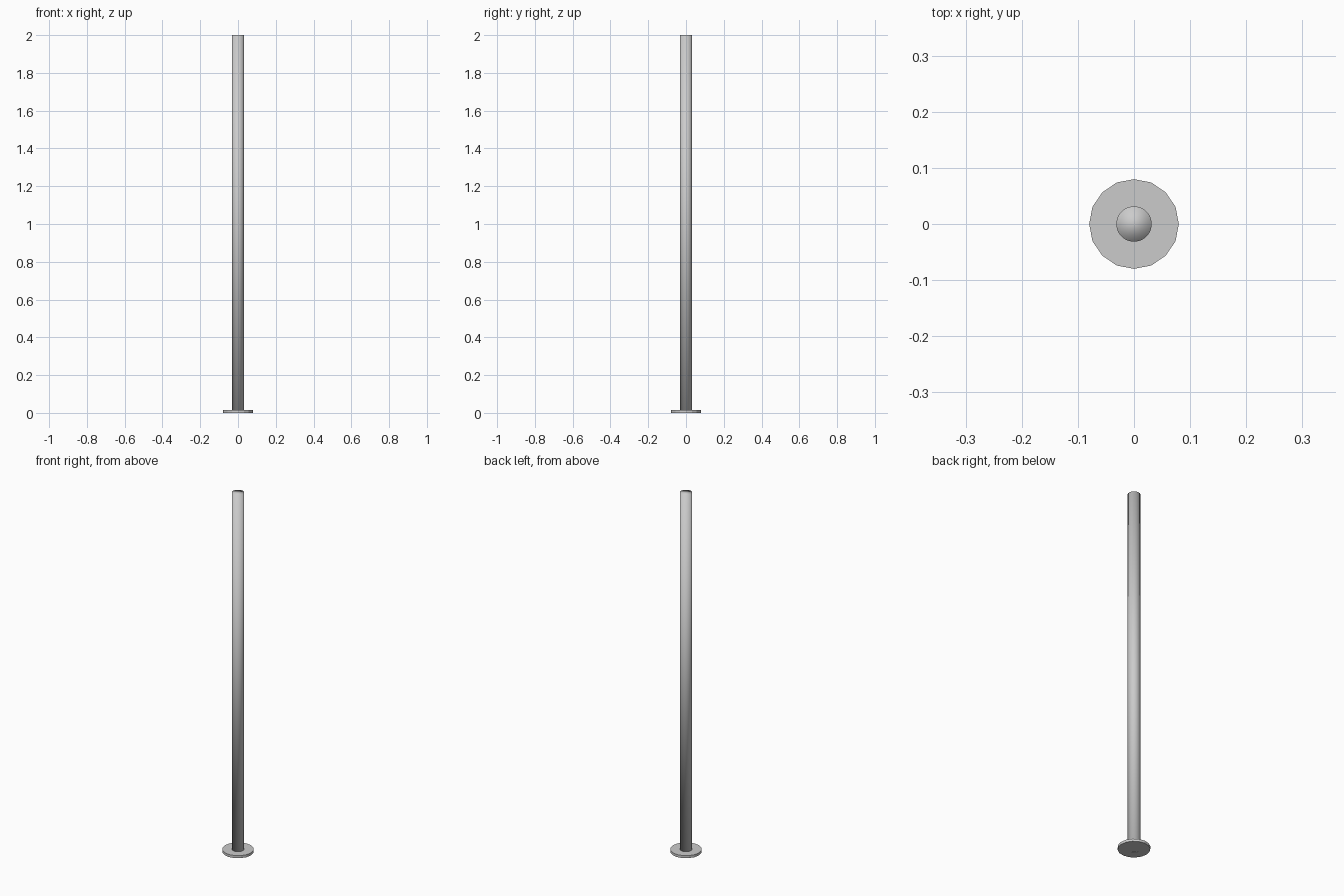
import bpy

if "Cube" in bpy.data.objects:
    bpy.data.objects.remove(bpy.data.objects["Cube"])


def cylinder(name, radius, height, sides, smooth):
    # Upright cylinder standing on the ground
    bpy.ops.mesh.primitive_cylinder_add(vertices=sides, radius=radius, depth=height,
                                        location=(0, 0, height / 2))
    ob = bpy.context.object
    ob.name = name
    if smooth:
        bpy.ops.object.shade_smooth()
    return ob


# Tall round pole, softly shaded over its ends
cylinder("pole", 0.0315, 2.0, 32, True)

# Flat sixteen-sided foot plate
cylinder("base_plate", 0.08, 0.014, 16, False)
